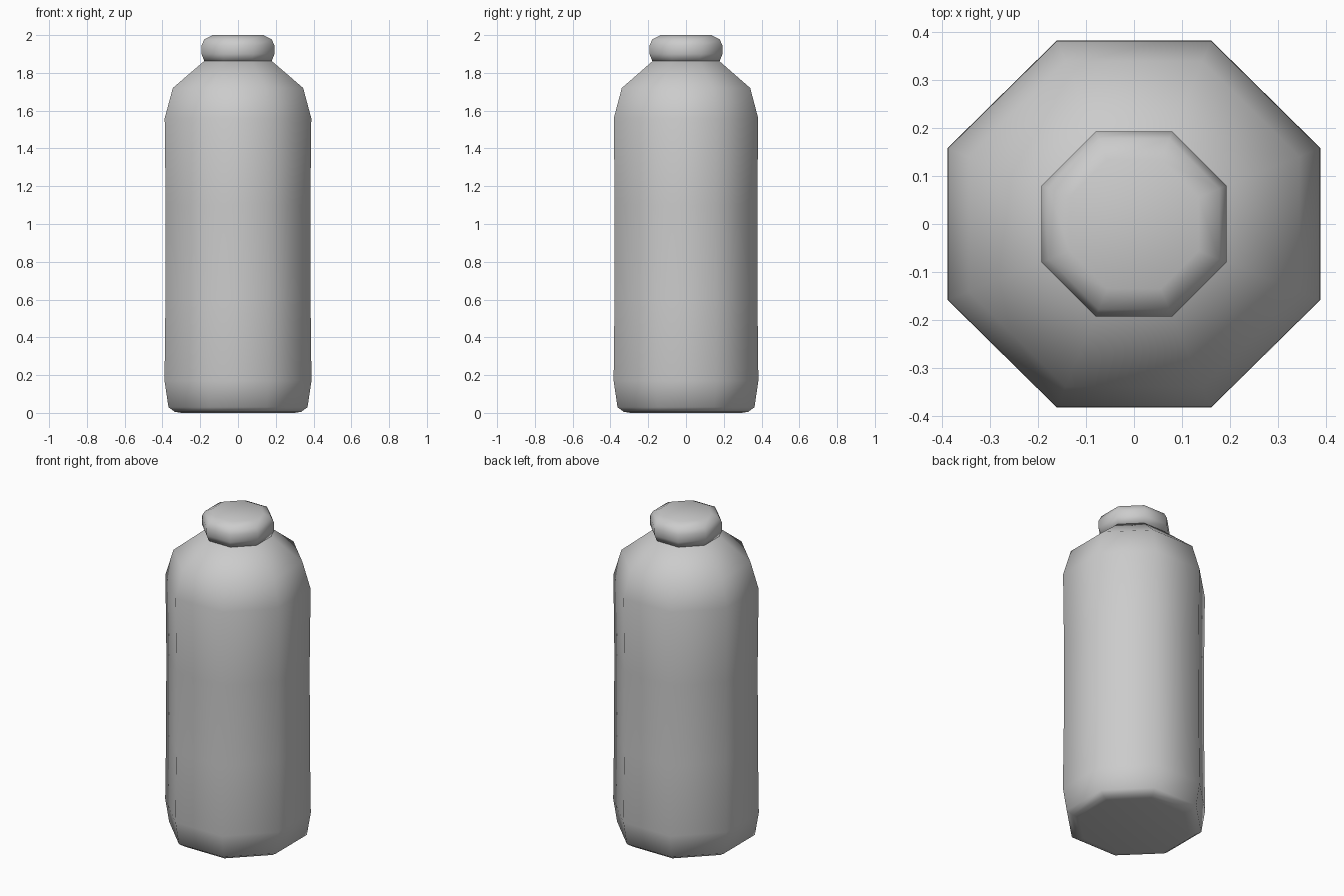
import bpy, bmesh
from math import cos, sin, pi

if "Cube" in bpy.data.objects:
    bpy.data.objects.remove(bpy.data.objects["Cube"])

SIDES = 8


def lathe(name, profile, y_scale=1.0):
    """Octagonal solid from (distance to flat side, height) pairs."""
    bm = bmesh.new()
    rings = []
    for flat, z in profile:
        r = flat / cos(pi / SIDES)
        rings.append([bm.verts.new((r * cos((i + 0.5) * 2 * pi / SIDES),
                                    r * sin((i + 0.5) * 2 * pi / SIDES) * y_scale, z))
                      for i in range(SIDES)])
    for low, high in zip(rings, rings[1:]):
        for i in range(SIDES):
            j = (i + 1) % SIDES
            bm.faces.new((low[i], low[j], high[j], high[i]))
    bm.faces.new(rings[0][::-1])
    bm.faces.new(rings[-1])
    for f in bm.faces:
        f.smooth = True
    mesh = bpy.data.meshes.new(name)
    bm.to_mesh(mesh)
    bm.free()
    obj = bpy.data.objects.new(name, mesh)
    bpy.context.collection.objects.link(obj)
    return obj


# Body: rounded foot, slightly waisted wall, sloping shoulder
lathe("bottle_body", [(0.30, 0.0), (0.335, 0.006), (0.368, 0.03), (0.389, 0.17),
                      (0.384, 0.60), (0.383, 1.10), (0.388, 1.56),
                      (0.345, 1.72), (0.18, 1.862)], 0.985)

# Cap: short rounded lid overhanging the neck
lathe("bottle_cap", [(0.178, 1.862), (0.193, 1.90), (0.193, 1.945),
                     (0.178, 1.978), (0.135, 2.0)])
